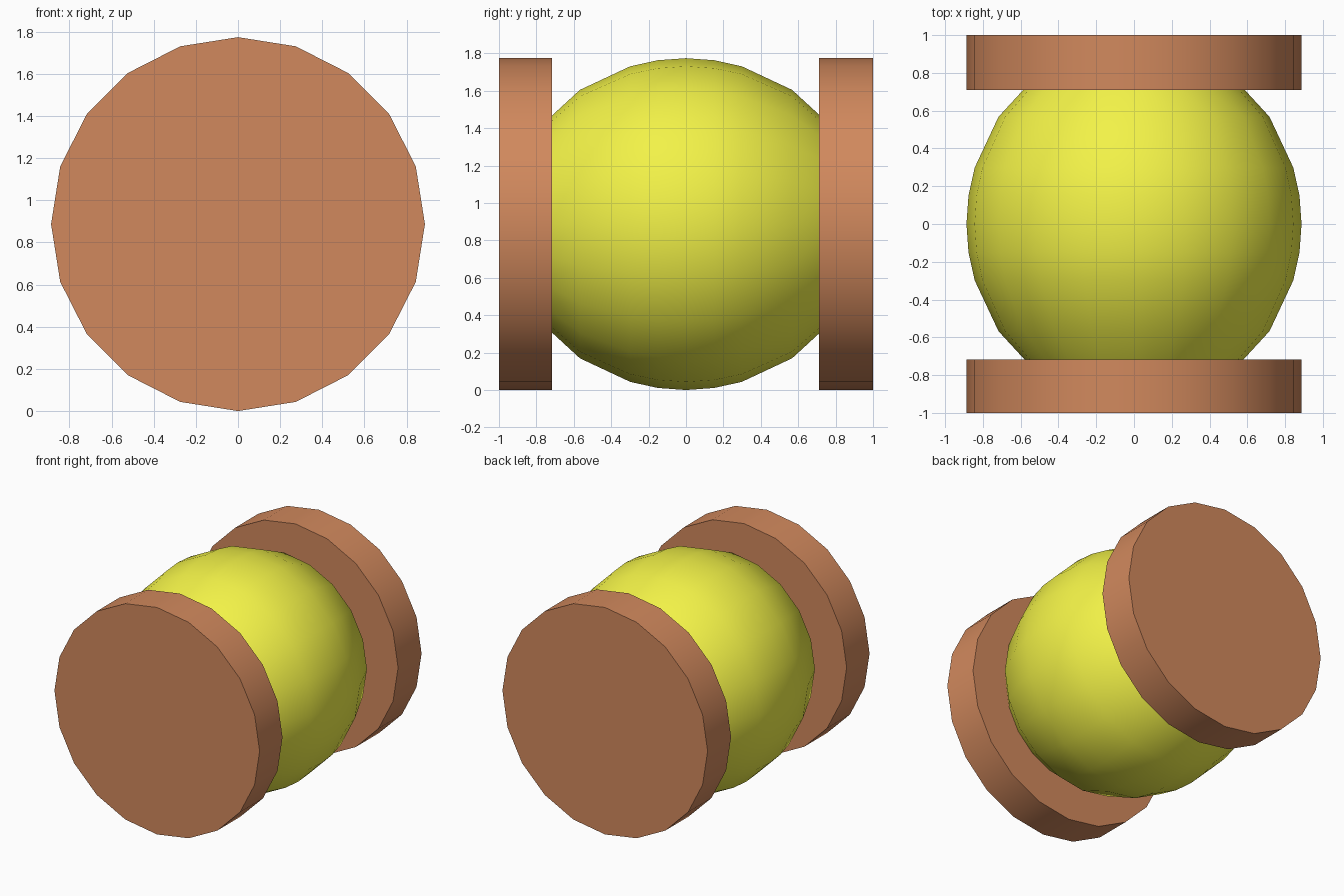
import bpy, math

if "Cube" in bpy.data.objects:
    bpy.data.objects.remove(bpy.data.objects["Cube"])

R, SIDES = 0.887, 20       # common radius and low-poly side count


def material(name, rgb):
    m = bpy.data.materials.new(name)
    m.diffuse_color = (*rgb, 1)
    m.use_nodes = True
    m.node_tree.nodes["Principled BSDF"].inputs["Base Color"].default_value = m.diffuse_color
    return m


def lathe(name, profile, mat):
    """Revolve (y, radius) points about the horizontal y axis and cap the ends."""
    verts, faces = [], []
    for y, r in profile:
        for i in range(SIDES):
            a = 2 * math.pi * i / SIDES
            verts.append((r * math.cos(a), y, R + r * math.sin(a)))
    for k in range(len(profile) - 1):
        for i in range(SIDES):
            j = (i + 1) % SIDES
            a, b = k * SIDES, (k + 1) * SIDES
            faces.append((a + i, b + i, b + j, a + j))
    last = (len(profile) - 1) * SIDES
    faces.append(tuple(range(SIDES)))
    faces.append(tuple(last + i for i in reversed(range(SIDES))))
    mesh = bpy.data.meshes.new(name)
    mesh.from_pydata(verts, [], faces)
    mesh.materials.append(mat)
    obj = bpy.data.objects.new(name, mesh)
    bpy.context.collection.objects.link(obj)
    bpy.ops.object.select_all(action='DESELECT')
    obj.select_set(True)
    bpy.context.view_layer.objects.active = obj
    bpy.ops.object.shade_smooth_by_angle(angle=math.radians(35))
    return obj


brown = material("brown", (0.64, 0.25, 0.11))
yellow = material("yellow", (0.89, 0.89, 0.064))

# End discs
lathe("front_disc", [(-1, R), (-0.717, R)], brown)
lathe("back_disc", [(0.71, R), (1, R)], brown)

# Slightly stretched ball held between the discs, its ends buried in them
angles = [math.radians(d) for d in (-54, -36, -18, -9, 0, 9, 18, 36, 54)]
lathe("middle_ball", [(0.965 * math.sin(a), R * math.cos(a)) for a in angles], yellow)
